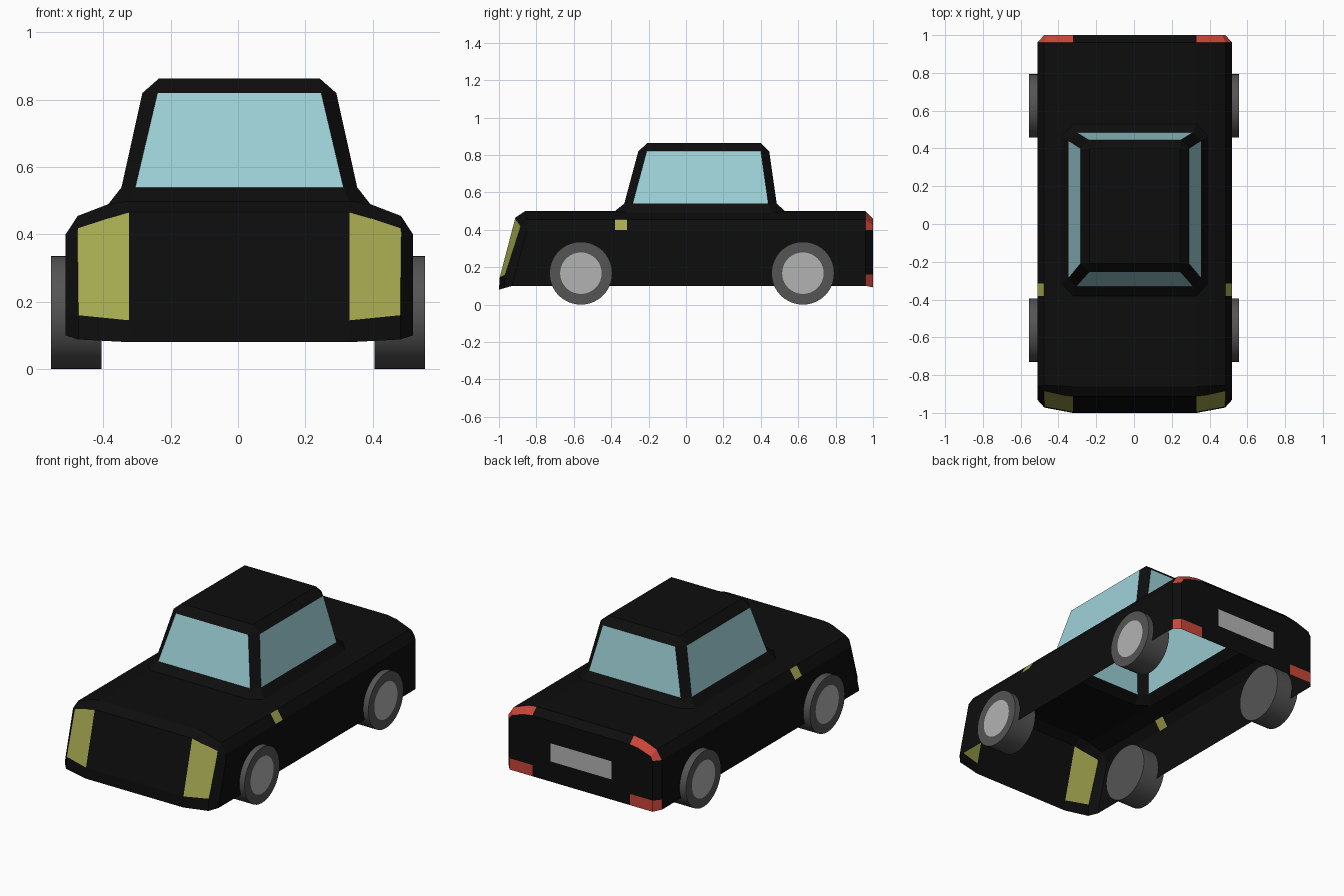
import bpy, bmesh, math
from mathutils import Matrix

if "Cube" in bpy.data.objects:
    bpy.data.objects.remove(bpy.data.objects["Cube"])


def material(name, r, g, b):
    m = bpy.data.materials.new(name)
    m.diffuse_color = (r, g, b, 1)
    m.use_nodes = True
    m.node_tree.nodes["Principled BSDF"].inputs["Base Color"].default_value = m.diffuse_color
    return m


PAINT = material("black_paint", .004, .004, .004)
GLASS = material("window_glass", .34, .64, .68)
YELLOW = material("yellow_lamp", .38, .40, .08)
RED = material("red_lamp", .58, .06, .04)
TYRE = material("tyre_rubber", .09, .09, .09)
HUB = material("hub_grey", .45, .45, .45)
SHIFT = .004  # the shell sits a hair to the right of the wheels


def finish(bm, name, mats, mirror=False):
    bmesh.ops.remove_doubles(bm, verts=bm.verts[:], dist=1e-5)
    bmesh.ops.recalc_face_normals(bm, faces=bm.faces[:])
    me = bpy.data.meshes.new(name)
    bm.to_mesh(me)
    bm.free()
    ob = bpy.data.objects.new(name, me)
    bpy.context.collection.objects.link(ob)
    for m in mats:
        me.materials.append(m)
    if mirror:
        ob.location.x = SHIFT
        mod = ob.modifiers.new("mirror", 'MIRROR')
        mod.merge_threshold = .0005
    return ob


def add_face(bm, verts, mat=0):
    f = bm.faces.new(verts)
    f.material_index = mat


# Body shell: right half, cross-sections lofted from tail to nose, open below
section = [(0, .5), (.327, .5), (.389, .49), (.48, .455), (.516, .40), (.516, .16), (.516, .1)]
tail = [(0, 1, .46), (.327, 1, .46), (.385, 1, .452), (.465, 1, .425),
        (.48, 1, .40), (.48, 1, .16), (.48, 1, .092)]
hood_y = [-.86, -.86, -.858, -.853, -.85, -.915, -.93]
nose = [(0, -.912, .466), (.327, -.912, .466), (.389, -.905, .448), (.48, -.885, .418),
        (.481, -.888, .405), (.478, -.967, .16), (.478, -.972, .088)]
rings = [tail]
rings += [[(x, y, z) for x, z in section] for y in (.96, .53, .465, -.315, -.38)]
rings += [[(x, y, z) for (x, z), y in zip(section, hood_y)], nose]

bm = bmesh.new()
R = [[bm.verts.new(p) for p in ring] for ring in rings]
for i in range(len(R) - 1):
    a, b = R[i], R[i + 1]
    for j in range(6):
        mat = 0
        if i == 0 and j in (1, 2, 3, 5):
            mat = 2                      # tail lamps on the rear bevel
        if i == 4 and j == 3:
            mat = 1                      # side indicator
        if i in (2, 3, 4) and j < 2:     # opening under the cabin
            if j == 1 and i == 2:
                add_face(bm, (a[1], a[2], b[2]))
            if j == 1 and i == 4:
                add_face(bm, (a[2], b[2], b[1]))
            continue
        add_face(bm, (a[j], a[j + 1], b[j + 1], b[j]), mat)
# Tail panel with lower lamp
T = R[0]
t_in, t_low, t_mid = [bm.verts.new(p) for p in ((.327, 1, .16), (.327, 1, .092), (0, 1, .092))]
add_face(bm, T[:6] + [t_in, t_low, t_mid])
add_face(bm, (T[5], T[6], t_low, t_in), 2)
# Nose panel with headlamp
N = R[-1]
n_mid, n_in, n_low, n_base = [bm.verts.new(p) for p in (
    (0, -.996, .145), (.327, -.996, .145), (.327, -1, .08), (0, -1, .08))]
add_face(bm, N[1:6] + [n_in], 1)
add_face(bm, (N[0], N[1], n_in, n_mid))
add_face(bm, (n_mid, n_in, n_low, n_base))
add_face(bm, (n_in, N[5], N[6], n_low))
finish(bm, "body_shell", [PAINT, YELLOW, RED], mirror=True)


# Cabin: half rings with cut corners; windows fill the flat sides
def cabin_ring(xa, xb, front, rear, cut, za, zb):
    return [(0, front, za), (xa, front, za), (xb, front + cut, zb),
            (xb, rear - cut, zb), (xa, rear, za), (0, rear, za)]


bm = bmesh.new()
levels = [cabin_ring(.327, .389, -.38, .53, .065, .5, .49),
          cabin_ring(.309, .350, -.33, .485, .045, .54, .54),
          cabin_ring(.243, .288, -.255, .445, .045, .82, .82),
          cabin_ring(.239, .239, -.207, .40, 0, .863, .863)]
C = [[bm.verts.new(p) for p in ring] for ring in levels]
for i in range(3):
    for j in range(5):
        quad = [C[i][j], C[i][j + 1], C[i + 1][j + 1], C[i + 1][j]]
        if i == 2 and j in (1, 3):
            quad = quad[:3]              # roof corners close to a point
            if j == 3:
                quad[2] = C[3][4]
        add_face(bm, quad, 1 if i == 1 and j % 2 == 0 else 0)
roof = C[3]
add_face(bm, (roof[0], roof[1], roof[4], roof[5]))
bmesh.ops.remove_doubles(bm, verts=bm.verts[:], dist=1e-5)
finish(bm, "cabin", [PAINT, GLASS], mirror=True)

# Rear plate
bm = bmesh.new()
add_face(bm, [bm.verts.new((x + SHIFT, 1.001, z)) for x, z in
              ((.205, .215), (-.205, .215), (-.205, .325), (.205, .325))])
finish(bm, "rear_plate", [HUB])

# Wheels: cylinders whose outer cap is inset to make the hub
for end, y in (("front", -.562), ("rear", .625)):
    for side, s in (("right", 1), ("left", -1)):
        bm = bmesh.new()
        bmesh.ops.create_cone(bm, cap_ends=True, segments=40, radius1=.168, radius2=.168,
                              depth=.15, matrix=Matrix.Rotation(math.pi / 2, 4, 'Y'))
        cap = max(bm.faces, key=lambda f: s * f.calc_center_median().x)
        bmesh.ops.inset_region(bm, faces=[cap], thickness=.057)
        cap.material_index = 1
        for f in bm.faces:
            f.smooth = abs(f.normal.x) < .5
        for e in bm.edges:
            if e.calc_face_angle(0) > .6:
                e.smooth = False
        wheel = finish(bm, f"{end}_{side}_wheel", [TYRE, HUB])
        wheel.location = (s * .48, y, .168)
